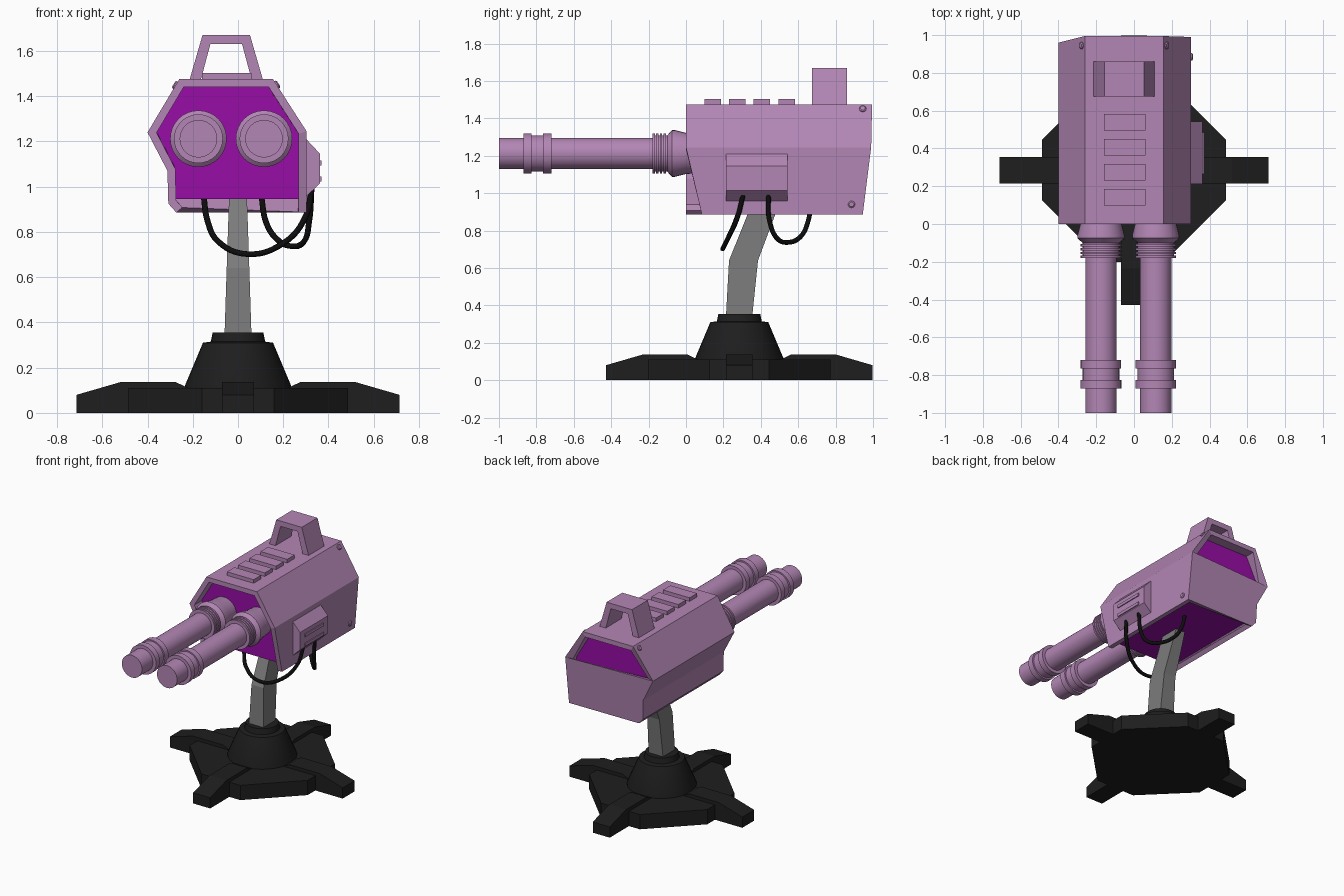
import bpy, bmesh
from math import pi, sin, cos
from mathutils import Vector, Matrix

if "Cube" in bpy.data.objects:
    bpy.data.objects.remove(bpy.data.objects["Cube"])


def material(name, rgb):
    m = bpy.data.materials.new(name)
    m.diffuse_color = (*rgb, 1)
    m.use_nodes = True
    m.node_tree.nodes["Principled BSDF"].inputs["Base Color"].default_value = m.diffuse_color
    return m


MAUVE = material("mauve_paint", (0.45, 0.24, 0.46))
PURPLE = material("purple_core", (0.31, 0.004, 0.38))
BLACK = material("black_base", (0.013, 0.013, 0.013))
CABLE = material("black_rubber", (0.004, 0.004, 0.004))
GREY = material("grey_metal", (0.2, 0.2, 0.2))
CY = 0.285  # y centre of the stand


def finish(name, bm, mat, smooth=False, fix=True):
    if fix:
        bmesh.ops.recalc_face_normals(bm, faces=bm.faces)
    me = bpy.data.meshes.new(name)
    bm.to_mesh(me)
    bm.free()
    ob = bpy.data.objects.new(name, me)
    bpy.context.collection.objects.link(ob)
    me.materials.append(mat)
    if smooth:
        bpy.ops.object.select_all(action='DESELECT')
        ob.select_set(True)
        bpy.context.view_layer.objects.active = ob
        bpy.ops.object.shade_smooth_by_angle(angle=0.5)
    return ob


def prism(name, pts, a, b, to_xyz, mat):
    """Extrude a 2D outline from a to b; to_xyz maps (u, v, depth) to space."""
    bm = bmesh.new()
    lo, hi = [[bm.verts.new(to_xyz(u, v, d)) for u, v in pts] for d in (a, b)]
    n = len(pts)
    bm.faces.new(lo)
    bm.faces.new(hi[::-1])
    for i in range(n):
        j = (i + 1) % n
        bm.faces.new((lo[i], lo[j], hi[j], hi[i]))
    return finish(name, bm, mat)


def along_y(u, v, d):
    return (u, d, v)


def along_z(u, v, d):
    return (u, v, d)


def box(name, x, y, z, mat):
    return prism(name, [(x[0], z[0]), (x[1], z[0]), (x[1], z[1]), (x[0], z[1])],
                 y[0], y[1], along_y, mat)


def lathe(name, prof, place, mat, sides=32):
    """Revolve (radius, height) points and close both ends."""
    bm = bmesh.new()
    rings = [[bm.verts.new((r * cos(2 * pi * k / sides), r * sin(2 * pi * k / sides), h))
              for k in range(sides)] for r, h in prof]
    for p, q in zip(rings, rings[1:]):
        for k in range(sides):
            m = (k + 1) % sides
            bm.faces.new((p[k], p[m], q[m], q[k]))
    bm.faces.new(rings[0])
    bm.faces.new(rings[-1])
    bm.transform(place)
    return finish(name, bm, mat, smooth=True)


# Base plate: octagon with short sides under the legs
w, c = 0.487, 0.16
octagon = [(w, -c), (w, c), (c, w), (-c, w), (-w, c), (-w, -c), (-c, -w), (c, -w)]
prism("base_plate", [(x, y + CY) for x, y in octagon], 0, 0.11, along_z, BLACK)

# Four feet
for k in range(4):
    rot = Matrix.Translation((0, CY, 0)) @ Matrix.Rotation(k * pi / 2, 4, 'Z')
    prism(f"base_foot_{k + 1}",
          [(0.22, 0), (0.713, 0), (0.713, 0.08), (0.52, 0.136), (0.275, 0.136), (0.22, 0.11)],
          -0.07, 0.07, lambda u, v, d: rot @ Vector((u, d, v)), BLACK)

# Cone-shaped socket
lathe("base_socket", [(0.235, 0.10), (0.235, 0.12), (0.155, 0.31), (0.12, 0.315), (0.112, 0.355)],
      Matrix.Translation((0, CY, 0)), BLACK)

# Bent, tapering post
bm = bmesh.new()
rings = []
for z, y0, y1, h in [(0.33, 0.213, 0.353, 0.06), (0.64, 0.23, 0.385, 0.05), (1.0, 0.375, 0.52, 0.038)]:
    rings.append([bm.verts.new(p) for p in ((-h, y0, z), (h, y0, z), (h, y1, z), (-h, y1, z))])
for p, q in zip(rings, rings[1:]):
    for k in range(4):
        bm.faces.new((p[k], p[(k + 1) % 4], q[(k + 1) % 4], q[k]))
bm.faces.new(rings[0])
bm.faces.new(rings[-1])
finish("support_post", bm, GREY)

# Armour shell: x, z, front y, back y around the open-bottomed section
section = [(-0.272, 0.885, 0, 0.942), (-0.308, 0.925, 0, 0.945), (-0.312, 1.07, 0, 0.95),
           (-0.40, 1.24, 0, 0.96), (-0.26, 1.475, 0, 0.995), (0.155, 1.475, 0, 0.995),
           (0.303, 1.245, 0, 0.99), (0.303, 0.885, 0.085, 0.945)]
bm = bmesh.new()
front = [bm.verts.new((x, f, z)) for x, z, f, b in section]
back = [bm.verts.new((x, b, z)) for x, z, f, b in section]
for i in range(len(section) - 1):
    bm.faces.new((front[i], front[i + 1], back[i + 1], back[i]))
bm.faces.new(back[:4] + back[6:])  # lower back panel, window stays open above
shell = finish("armour_shell", bm, MAUVE, fix=False)
wall = shell.modifiers.new("wall", 'SOLIDIFY')
wall.thickness = 0.035
wall.offset = -1
wall.use_even_offset = True

# Purple core inside the shell
prism("inner_core", [(-0.282, 0.945), (-0.282, 1.075), (-0.365, 1.24), (-0.245, 1.445),
                     (0.14, 1.445), (0.273, 1.235), (0.273, 0.945)], 0.085, 0.92, along_y, PURPLE)

# Twin barrels
barrel = [(0.083, 1.0), (0.083, 0.87), (0.108, 0.87), (0.108, 0.825), (0.097, 0.825),
          (0.097, 0.765), (0.107, 0.765), (0.107, 0.72), (0.083, 0.72), (0.083, 0.18)]
for k in range(4):
    y = 0.18 - k * 0.02
    barrel += [(0.107, y), (0.107, y - 0.013), (0.097, y - 0.013), (0.097, y - 0.02)]
barrel += [(0.125, 0.075), (0.125, 0.06), (0.11, 0.0), (0.10, -0.12)]
for side, x in (("left", -0.175), ("right", 0.115)):
    lathe(f"barrel_{side}", barrel,
          Matrix.Translation((x, 0, 1.212)) @ Matrix.Rotation(pi / 2, 4, 'X'), MAUVE)

# Carry handle
HX = -0.052
prism("top_handle", [(HX + x, z) for x, z in
                     [(-0.163, 1.47), (-0.105, 1.67), (0.105, 1.67), (0.163, 1.47),
                      (0.113, 1.47), (0.07, 1.63), (-0.07, 1.63), (-0.113, 1.47)]],
      0.675, 0.86, along_y, MAUVE)

# Top ribs
for k in range(4):
    y = 0.098 + k * 0.132
    box(f"top_rib_{k + 1}", (-0.16, 0.06), (y, y + 0.088), (1.46, 1.502), MAUVE)

# Side junction box with louvres
prism("side_box", [(0.29, 1.21), (0.302, 1.21), (0.363, 1.145), (0.363, 1.015), (0.302, 0.957), (0.29, 0.957)],
      0.213, 0.542, along_y, MAUVE)
for k, z in enumerate((1.02, 1.09)):
    box(f"side_louvre_{k + 1}", (0.35, 0.37), (0.265, 0.485), (z + 0.003, z + 0.025), MAUVE)

# Bolts
for k, (p, n) in enumerate([((0.171, 0.945, 1.45), (0.23, 0, 0.148)),
                            ((-0.276, 0.945, 1.448), (-0.235, 0, 0.14)),
                            ((0.303, 0.885, 0.94), (1, 0, 0))]):
    rot = Vector(n).to_track_quat('Z', 'Y').to_matrix().to_4x4()
    lathe(f"bolt_{k + 1}", [(0.019, -0.01), (0.019, 0.005), (0.013, 0.01)],
          Matrix.Translation(p) @ rot, MAUVE, 12)

# Hanging cables
cables = {"front_cable": [(0.325, 0.305, 0.99), (0.30, 0.275, 0.87), (0.20, 0.22, 0.75), (0.04, 0.196, 0.702),
                          (-0.09, 0.225, 0.76), (-0.135, 0.265, 0.85), (-0.152, 0.30, 0.96)],
          "rear_cable": [(0.325, 0.44, 0.99), (0.315, 0.447, 0.85), (0.29, 0.49, 0.755), (0.235, 0.55, 0.737),
                         (0.17, 0.615, 0.77), (0.125, 0.65, 0.84), (0.103, 0.672, 0.96)]}
for name, pts in cables.items():
    cu = bpy.data.curves.new(name, 'CURVE')
    cu.dimensions = '3D'
    cu.bevel_depth = 0.013
    cu.bevel_resolution = 2
    cu.resolution_u = 6
    cu.use_fill_caps = True
    s = cu.splines.new('BEZIER')
    s.bezier_points.add(len(pts) - 1)
    for bp, p in zip(s.bezier_points, pts):
        bp.co = p
        bp.handle_left_type = bp.handle_right_type = 'AUTO'
    cu.materials.append(CABLE)
    bpy.context.collection.objects.link(bpy.data.objects.new(name, cu))
